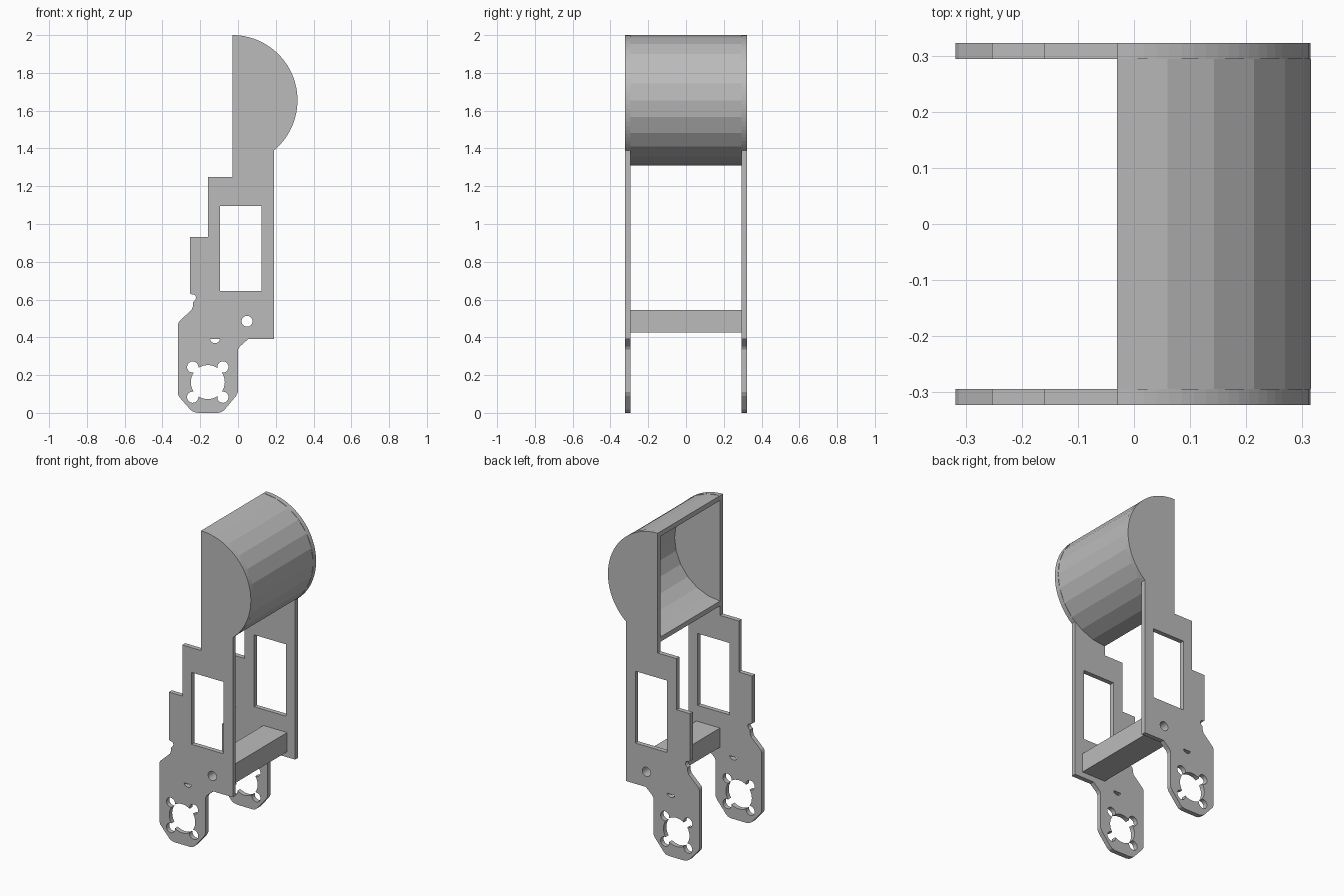
import bpy, bmesh, math
from math import cos, sin, radians, acos, atan2, pi

if "Cube" in bpy.data.objects:
    bpy.data.objects.remove(bpy.data.objects["Cube"])

grey = bpy.data.materials.new("plain grey")
grey.diffuse_color = (0.5, 0.5, 0.5, 1)
grey.use_nodes = True
grey.node_tree.nodes["Principled BSDF"].inputs["Base Color"].default_value = grey.diffuse_color


def arc(cx, cz, r, a0, a1, n):
    """n + 1 points on an arc, angles in degrees."""
    return [(cx + r * cos(radians(a0 + (a1 - a0) * i / n)),
             cz + r * sin(radians(a0 + (a1 - a0) * i / n))) for i in range(n + 1)]


def circle(cx, cz, r, n=24):
    return arc(cx, cz, r, 0, 360, n)[:-1]


def prism(name, loops, y0, y1):
    """Fill x-z loops (first outline, then holes) and extrude them from y0 to y1."""
    cu = bpy.data.curves.new(name + "_profile", 'CURVE')
    cu.dimensions = '2D'
    cu.fill_mode = 'BOTH'
    cu.extrude = (y1 - y0) / 2
    for pts in loops:
        sp = cu.splines.new('POLY')
        sp.points.add(len(pts) - 1)
        for p, (x, z) in zip(sp.points, pts):
            p.co = (x, z, 0, 1)
        sp.use_cyclic_u = True
    tmp = bpy.data.objects.new(name + "_profile", cu)
    bpy.context.collection.objects.link(tmp)
    bpy.context.view_layer.update()
    dg = bpy.context.evaluated_depsgraph_get()
    me = bpy.data.meshes.new_from_object(tmp.evaluated_get(dg))
    bpy.data.objects.remove(tmp)
    bm = bmesh.new()
    bm.from_mesh(me)
    for v in bm.verts:
        x, z, d = v.co
        v.co = (x, (y0 + y1) / 2 - d, z)
    bmesh.ops.remove_doubles(bm, verts=bm.verts, dist=1e-5)
    bmesh.ops.recalc_face_normals(bm, faces=bm.faces)
    for f in bm.faces:
        f.smooth = False
        f.material_index = 0
    bm.to_mesh(me)
    bm.free()
    me.materials.clear()
    me.materials.append(grey)
    me.name = name
    ob = bpy.data.objects.new(name, me)
    bpy.context.collection.objects.link(ob)
    return ob


def mount_hole(cx, cz, R, d, r):
    """Round hole with four diagonal screw lobes."""
    b = acos((R * R + d * d - r * r) / (2 * R * d))
    g = math.degrees(atan2(R * sin(b), R * cos(b) - d))
    b = math.degrees(b)
    pts = []
    for k in range(4):
        a = 45 + 90 * k
        lx, lz = cx + d * cos(radians(a)), cz + d * sin(radians(a))
        pts += arc(lx, lz, r, a - g, a + g, 14)
        pts += arc(cx, cz, R, a + b, a + 90 - b, 8)[1:-1]
    return pts


CX, CZ, R = -0.03, 1.655, 0.345   # drum axis and radius
INNER, OUTER = 0.294, 0.323       # plate faces

# Side plate outline: drum cheek, straight back edge, foot, stepped edge
outline = arc(CX, CZ, R, 90, -50.4, 36) + [
    (0.19, 0.39), (0.053, 0.39), (0.01, 0.352), (0.0, 0.335),
    (0.0, 0.11), (-0.01, 0.09), (-0.07, 0.018), (-0.085, 0.005), (-0.105, 0),
    (-0.212, 0), (-0.235, 0.005), (-0.25, 0.015), (-0.312, 0.085), (-0.318, 0.1),
    (-0.318, 0.47), (-0.312, 0.483), (-0.245, 0.547), (-0.238, 0.565),
    (-0.237, 0.588), (-0.226, 0.598), (-0.221, 0.612), (-0.228, 0.624),
    (-0.238, 0.627), (-0.246, 0.627), (-0.253, 0.633),
    (-0.253, 0.93), (-0.16, 0.93), (-0.16, 1.25), (-0.03, 1.25)]
window = [(-0.095, 0.645), (0.125, 0.645), (0.125, 1.095), (-0.095, 1.095)]
bore = circle(0.048, 0.485, 0.029)
slot = [(-0.147, 0.39), (-0.145, 0.38), (-0.135, 0.372), (-0.122, 0.369),
        (-0.109, 0.372), (-0.099, 0.38), (-0.096, 0.39)]
holes = [window, bore, slot, mount_hole(-0.16, 0.163, 0.09, 0.113, 0.03)]

prism("front_side_plate", [outline] + holes, -OUTER, -INNER)
prism("rear_side_plate", [outline] + holes, INNER, OUTER)

# Half-drum shell between the plates
shell = arc(CX, CZ, R, 90, -90, 12) + arc(CX, CZ, R - 0.03, -90, 90, 12)
prism("drum_shell", [shell], -INNER, INNER)

# Cross bar with a bore along its length
bar = [(-0.03, 0.425), (0.135, 0.425), (0.135, 0.545), (-0.03, 0.545)]
prism("cross_bar", [bar, bore], -INNER, INNER)
